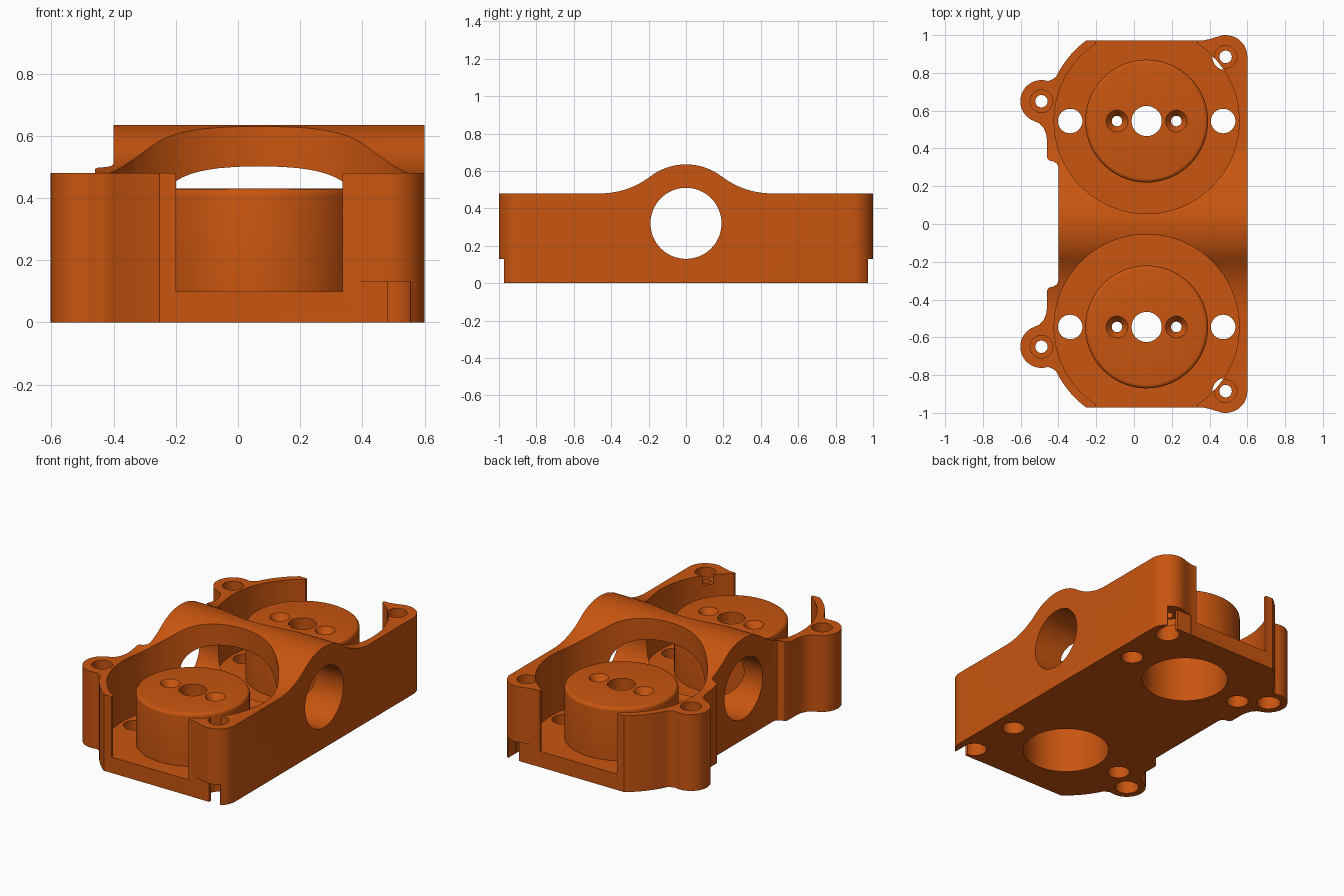
import bpy, bmesh, math

if "Cube" in bpy.data.objects:
    bpy.data.objects.remove(bpy.data.objects["Cube"])

CX, CY = 0.067, 0.545          # pocket centre (mirrored in y)
FLOOR = 0.10                   # pocket floor height
BORE_Z = 0.32                  # cross bore axis height


def arc(cx, cy, r, a0, a1, n):
    return [(cx + r * math.cos(math.radians(a0 + (a1 - a0) * i / n)),
             cy + r * math.sin(math.radians(a0 + (a1 - a0) * i / n))) for i in range(n + 1)]


def prism(name, pts, vec):
    """Extrude a closed loop of 3D points along vec."""
    bm = bmesh.new()
    face = bm.faces.new([bm.verts.new(p) for p in pts])
    ext = bmesh.ops.extrude_face_region(bm, geom=[face])
    bmesh.ops.translate(bm, vec=vec, verts=[v for v in ext["geom"] if isinstance(v, bmesh.types.BMVert)])
    bmesh.ops.recalc_face_normals(bm, faces=bm.faces[:])
    me = bpy.data.meshes.new(name)
    bm.to_mesh(me)
    bm.free()
    ob = bpy.data.objects.new(name, me)
    bpy.context.collection.objects.link(ob)
    return ob


def cone(name, x, y, z0, z1, r0, r1=None, n=32):
    bm = bmesh.new()
    bmesh.ops.create_cone(bm, cap_ends=True, segments=n, radius1=r0,
                          radius2=r0 if r1 is None else r1, depth=z1 - z0)
    bmesh.ops.translate(bm, vec=(x, y, (z0 + z1) / 2), verts=bm.verts[:])
    me = bpy.data.meshes.new(name)
    bm.to_mesh(me)
    bm.free()
    ob = bpy.data.objects.new(name, me)
    bpy.context.collection.objects.link(ob)
    return ob


def box(name, x0, x1, y0, y1, z0, z1):
    return prism(name, [(x0, y0, z0), (x1, y0, z0), (x1, y1, z0), (x0, y1, z0)], (0, 0, z1 - z0))


def boolean(target, tool, op="DIFFERENCE"):
    m = target.modifiers.new("cut", "BOOLEAN")
    m.object, m.operation, m.solver = tool, op, "EXACT"
    bpy.context.view_layer.objects.active = target
    bpy.ops.object.modifier_apply(modifier=m.name)
    bpy.data.objects.remove(tool, do_unlink=True)


# Plan outline: back half, then mirrored to the front
half = arc(0.485, 0.885, 0.115, 0, 112, 14)
half += [(0.405, 0.980), (0.37, 0.972)]
half += arc(0.065, 0.545, 0.532, 126.5, 151, 10)
half += [(-0.412, 0.78), (-0.432, 0.765)]
half += arc(-0.49, 0.65, 0.112, 72, 250, 20)
half += [(-0.50, 0.532), (-0.478, 0.508), (-0.465, 0.475), (-0.46, 0.44),
         (-0.46, 0.352), (-0.452, 0.338), (-0.425, 0.33), (-0.408, 0.32), (-0.40, 0.30)]
outline = half + [(x, -y) for x, y in reversed(half)]
housing = prism("housing", [(x, y, 0) for x, y in outline], (0, 0, 1))

# Side profile: flat deck blending into the rounded bridge
R, r, yc = 0.445, 0.315, 0.46
a = math.degrees(math.atan2(0.16 + R, yc))
side = [(1.2, -0.2), (1.2, 0.48)] + arc(yc, 0.48 + R, R, 270, 180 + a, 14)
side += arc(0, BORE_Z, r, a, 180 - a, 24)[1:-1]
side += arc(-yc, 0.48 + R, R, 360 - a, 270, 14) + [(-1.2, 0.48), (-1.2, -0.2)]
boolean(housing, prism("profile", [(-0.9, y, z) for y, z in side], (1.8, 0, 0)), "INTERSECT")

# Round pockets, open at the ends
for s in (-1, 1):
    boolean(housing, cone("pocket", CX, s * CY, FLOOR, 1, 0.49, n=96))
    y0, y1 = sorted((s * 0.9, s * 1.1))
    boolean(housing, box("end_opening", -0.2, 0.335, y0, y1, FLOOR, 1))

# Cross bore through the bridge
bore = arc(0, BORE_Z, 0.19, 0, 360, 64)[:-1]
boolean(housing, prism("bore", [(-1, y, z) for y, z in bore], (2, 0, 0)))

for s in (-1, 1):
    y = s * CY
    # Raised boss with softened rim
    boss = cone("boss", CX, y, 0.05, 0.43, 0.325, n=96)
    bev = boss.modifiers.new("rim", "BEVEL")
    bev.width, bev.segments, bev.limit_method = 0.02, 4, "ANGLE"
    bev.angle_limit = math.radians(60)
    bpy.context.view_layer.objects.active = boss
    bpy.ops.object.modifier_apply(modifier="rim")
    boolean(housing, boss, "UNION")
    # Hollow underside, centre hole and countersunk screw holes
    boolean(housing, cone("hollow", CX, y, -0.1, 0.34, 0.252, n=64))
    boolean(housing, cone("centre_hole", CX, y, 0.2, 0.6, 0.08))
    for dx in (-0.157, 0.157):
        boolean(housing, cone("screw_hole", CX + dx, y, 0.2, 0.6, 0.028, n=24))
        boolean(housing, cone("countersink", CX + dx, y, 0.39, 0.44, 0.028, 0.065))
    # Floor holes beside the boss
    for dx in (-0.405, 0.405):
        boolean(housing, cone("floor_hole", CX + dx, y, -0.1, 0.3, 0.065))
    # Lug holes with counterbores above and below
    for lx, ly in ((-0.49, 0.65), (0.485, 0.885)):
        boolean(housing, cone("lug_hole", lx, s * ly, -0.1, 0.7, 0.033, n=24))
        boolean(housing, cone("top_counterbore", lx, s * ly, 0.42, 0.7, 0.06))
        boolean(housing, cone("bottom_counterbore", lx, s * ly, -0.1, 0.13, 0.07))
    # Relief under the corner lug
    y0, y1 = sorted((s * 0.973, s * 1.1))
    boolean(housing, box("lug_relief", 0.38, 0.7, y0, y1, -0.1, 0.13))
    y0, y1 = sorted((s * 0.90, s * 1.1))
    boolean(housing, box("lug_slot", 0.48, 0.555, y0, y1, -0.1, 0.13))

# Single orange finish
mat = bpy.data.materials.new("burnt_orange")
mat.diffuse_color = (0.58, 0.09, 0.005, 1)
mat.use_nodes = True
mat.node_tree.nodes["Principled BSDF"].inputs["Base Color"].default_value = mat.diffuse_color
housing.data.materials.clear()
housing.data.materials.append(mat)
for p in housing.data.polygons:
    p.material_index = 0

bpy.ops.object.select_all(action="DESELECT")
housing.select_set(True)
bpy.context.view_layer.objects.active = housing
bpy.ops.object.shade_smooth_by_angle(angle=math.radians(30))
